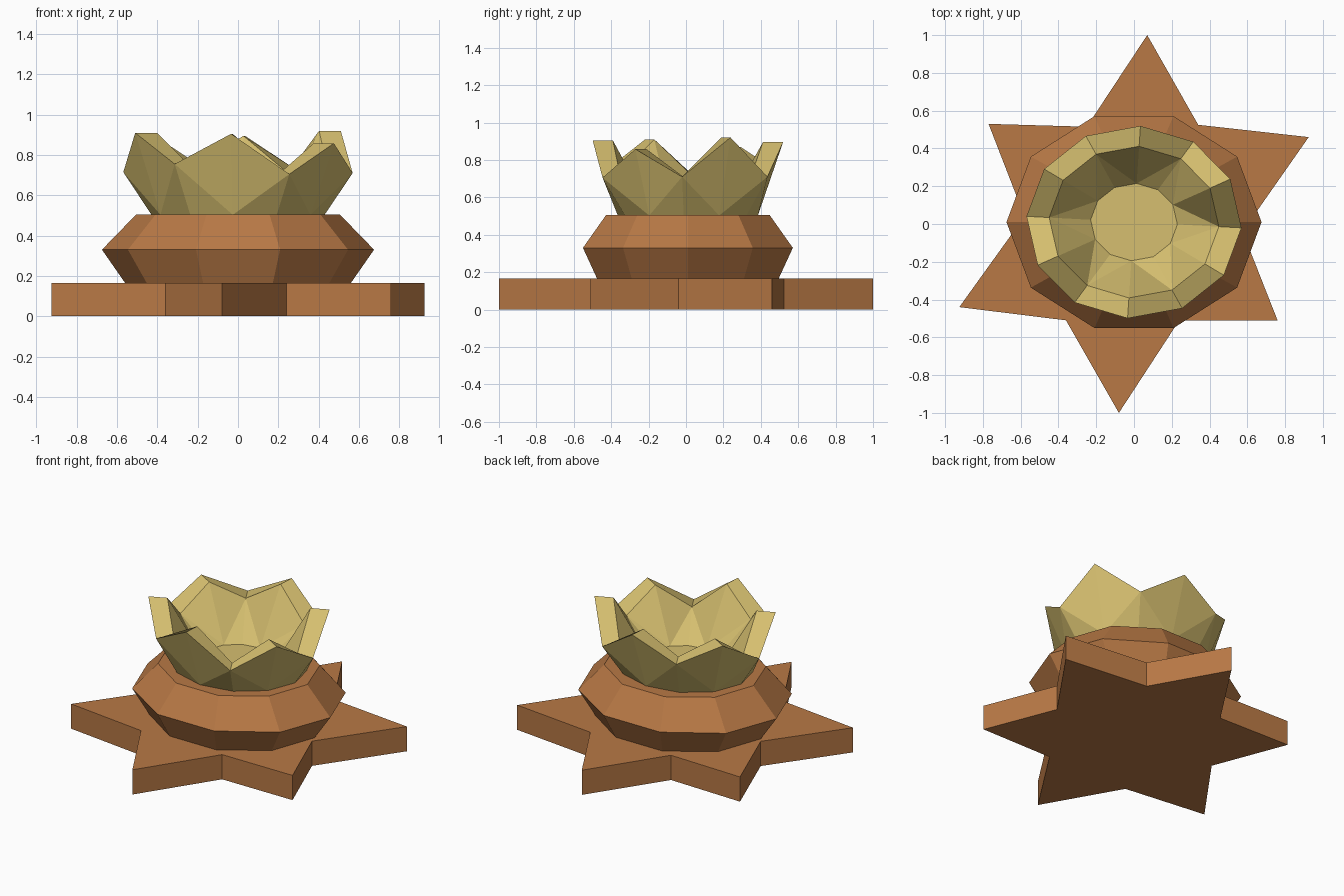
import bpy, bmesh
from math import cos, sin, pi

if "Cube" in bpy.data.objects:
    bpy.data.objects.remove(bpy.data.objects["Cube"])


def material(name, rgb):
    m = bpy.data.materials.new(name)
    m.diffuse_color = (*rgb, 1)
    m.use_nodes = True
    m.node_tree.nodes["Principled BSDF"].inputs["Base Color"].default_value = m.diffuse_color
    return m


def build(name, bm, mat):
    bmesh.ops.recalc_face_normals(bm, faces=bm.faces)
    me = bpy.data.meshes.new(name)
    bm.to_mesh(me)
    bm.free()
    me.materials.append(mat)
    ob = bpy.data.objects.new(name, me)
    bpy.context.collection.objects.link(ob)
    return ob


def loft(bm, rings):
    """Skin stacked rings of points with quads and cap both ends."""
    loops = [[bm.verts.new(p) for p in r] for r in rings]
    n = len(loops[0])
    for a, b in zip(loops, loops[1:]):
        for i in range(n):
            j = (i + 1) % n
            bm.faces.new((a[i], a[j], b[j], b[i]))
    bm.faces.new(loops[0])
    bm.faces.new(loops[-1])


def oval(n, rx, ry, z, turn=0.0, cy=0.01):
    return [(rx * cos(2 * pi * i / n + turn), cy + ry * sin(2 * pi * i / n + turn), z)
            for i in range(n)]


clay = material("clay", (0.48, 0.19, 0.06))
straw = material("straw", (0.67, 0.52, 0.16))

# Six-pointed star base
star = [(0.07, 1.0), (-0.25, 0.515), (-0.77, 0.53), (-0.58, 0.04), (-0.925, -0.44), (-0.36, -0.51),
        (-0.08, -1.0), (0.24, -0.51), (0.76, -0.51), (0.575, -0.04), (0.925, 0.46), (0.34, 0.525)]
bm = bmesh.new()
loft(bm, [[(x, y, z) for x, y in star] for z in (0, 0.165)])
build("star_base", bm, clay)

# Ten-sided faceted collar
bm = bmesh.new()
loft(bm, [oval(10, 0.56, 0.51, 0.165), oval(10, 0.675, 0.59, 0.33), oval(10, 0.505, 0.46, 0.505)])
build("collar", bm, clay)

# Petal bowl: twelve columns alternating valley and peak, counter-clockwise from +x
rim_z = [0.71, 0.92, 0.71, 0.895, 0.755, 0.87, 0.715, 0.91, 0.755, 0.905, 0.705, 0.858]
turn = -0.06
bm = bmesh.new()


def ring(rx, ry, z, tall=None):
    pts = oval(12, rx, ry, z, turn)
    return [bm.verts.new((x, y, tall[i] if tall else z)) for i, (x, y, z) in enumerate(pts)]


base = ring(0.43, 0.375, 0.503)
outer = ring(0.57, 0.51, 0, rim_z)
inner = ring(0.45, 0.402, 0, rim_z)
floor = ring(0.23, 0.205, 0.54)
for i in range(12):
    j = (i + 1) % 12
    v, p = (i, j) if i % 2 == 0 else (j, i)
    bm.faces.new((outer[i], outer[j], inner[j], inner[i]))
    # walls split from each valley rim to the foot of the peak beside it
    for low, high in ((base, outer), (floor, inner)):
        bm.faces.new((high[v], high[p], low[p]))
        bm.faces.new((high[v], low[p], low[v]))
bm.faces.new(base)
bm.faces.new(floor)
build("petal_bowl", bm, straw)
